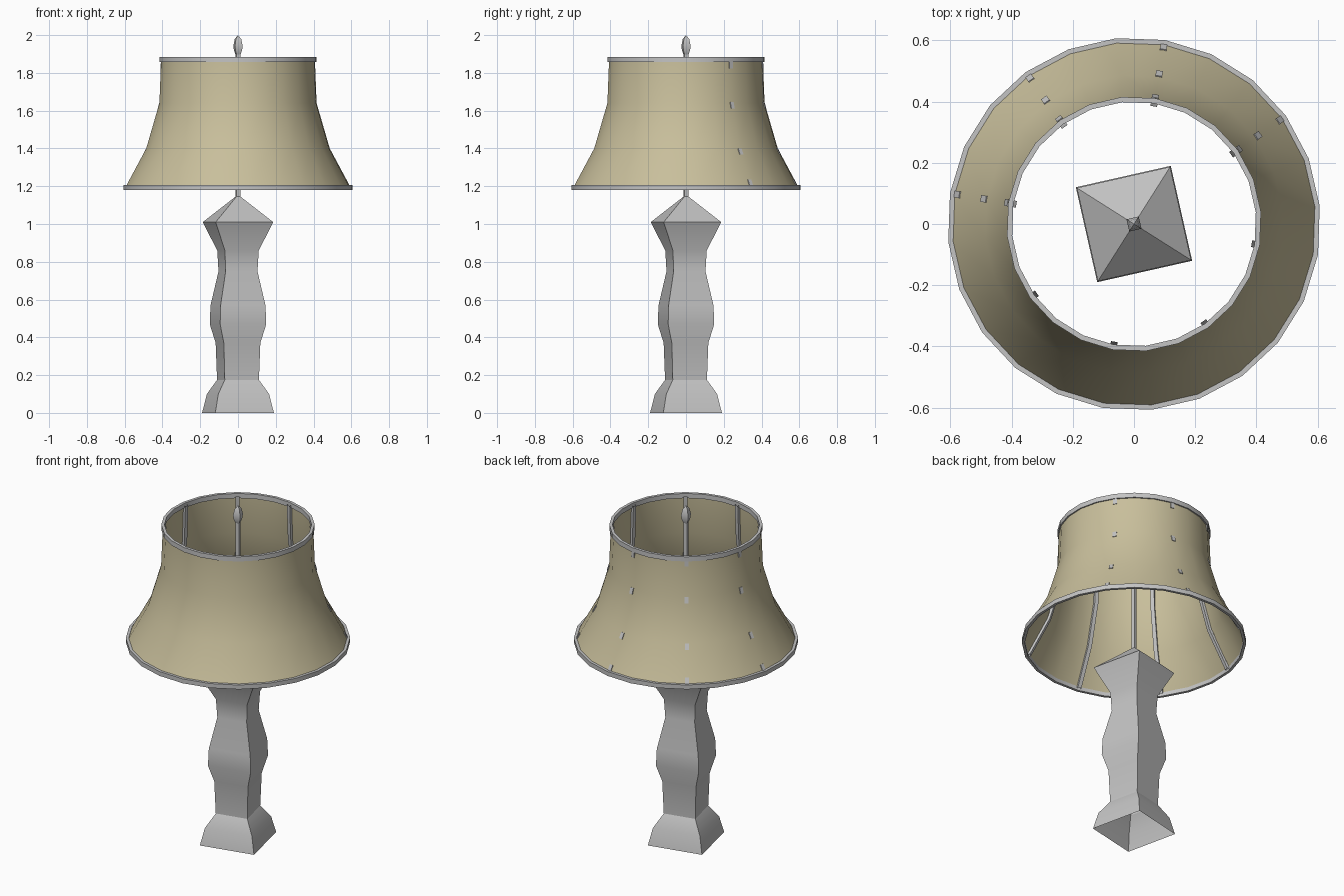
import bpy, bmesh, math
from mathutils import Vector

cube = bpy.data.objects.get("Cube")
if cube:
    bpy.data.objects.remove(cube, do_unlink=True)


def make_material(name, color):
    m = bpy.data.materials.new(name)
    m.use_nodes = True
    m.diffuse_color = (*color, 1)
    m.node_tree.nodes["Principled BSDF"].inputs["Base Color"].default_value = (*color, 1)
    return m


METAL = make_material("grey metal", (0.55, 0.55, 0.55))
FABRIC = make_material("khaki fabric", (0.58, 0.52, 0.33))


def finish(name, bm, material, angle=30):
    mesh = bpy.data.meshes.new(name)
    bm.to_mesh(mesh)
    bm.free()
    obj = bpy.data.objects.new(name, mesh)
    bpy.context.collection.objects.link(obj)
    mesh.materials.append(material)
    bpy.ops.object.select_all(action='DESELECT')
    obj.select_set(True)
    bpy.context.view_layer.objects.active = obj
    bpy.ops.object.shade_smooth_by_angle(angle=math.radians(angle))
    return obj


def lathe(name, profile, sides, start, material, closed=False):
    """Revolve (radius, z) points, listed bottom to top along the outside."""
    bm = bmesh.new()
    rings = []
    for r, z in profile:
        ring = []
        for i in range(sides):
            a = math.radians(start) + math.tau * i / sides
            ring.append(bm.verts.new((r * math.cos(a), r * math.sin(a), z)))
        rings.append(ring)
    pairs = list(zip(rings, rings[1:]))
    if closed:
        pairs.append((rings[-1], rings[0]))
    for low, high in pairs:
        for i in range(sides):
            j = (i + 1) % sides
            bm.faces.new((low[i], low[j], high[j], high[i]))
    bmesh.ops.remove_doubles(bm, verts=bm.verts, dist=0.00001)
    return finish(name, bm, material)


# Square baluster, open underneath, with a pyramid cap
SQUARE = 57.7
body = [(0.225, 0), (0.195, 0.1), (0.131, 0.175), (0.140, 0.37), (0.177, 0.47),
        (0.172, 0.57), (0.122, 0.75), (0.130, 0.86), (0.221, 1.01), (0, 1.155)]
lathe("base_body", body, 4, SQUARE, METAL)

# Centre rod and finial
lathe("centre_rod", [(0.015, 1.13), (0.015, 1.9)], 4, SQUARE, METAL)
finial = [(0, 1.88), (0.012, 1.89), (0.026, 1.92), (0.029, 1.945), (0.02, 1.98), (0, 2.0)]
lathe("finial", finial, 4, SQUARE, METAL)

# Flared shade with trim rings
SIDES, START = 24, 5.5
shade = [(0.601, 1.19), (0.488, 1.40), (0.418, 1.64), (0.409, 1.87)]
lathe("shade", shade, SIDES, START, FABRIC)


def trim(name, outer, inner, low, high):
    ring = [(inner, low), (outer, low), (outer, high), (inner, high)]
    lathe(name, ring, SIDES, START, METAL, closed=True)


trim("bottom_trim", 0.610, 0.594, 1.18, 1.206)
trim("top_trim", 0.417, 0.400, 1.857, 1.885)


# Ribs against the inside of the shade
def add_rib(bm, angle):
    a = math.radians(angle)
    out = Vector((math.cos(a), math.sin(a), 0))
    side = Vector((-math.sin(a), math.cos(a), 0)) * 0.011
    rows = []
    for r, z in shade:
        centre = out * (r - 0.004) + Vector((0, 0, z))
        back = centre - out * 0.015
        rows.append([bm.verts.new(p) for p in
                     (centre - side, centre + side, back + side, back - side)])
    for low, high in zip(rows, rows[1:]):
        for i in range(4):
            j = (i + 1) % 4
            bm.faces.new((low[i], low[j], high[j], high[i]))


bm = bmesh.new()
for k in range(8):
    add_rib(bm, 35.5 + 45 * k)
finish("shade_ribs", bm, METAL)


# Small rib tabs showing through the back of the fabric
def add_tab(bm, angle, t, segment):
    a = math.radians(angle)
    out = Vector((math.cos(a), math.sin(a), 0))
    side = Vector((-math.sin(a), math.cos(a), 0)) * 0.011
    (r0, z0), (r1, z1) = shade[segment], shade[segment + 1]
    low = out * r0 + Vector((0, 0, z0))
    high = out * r1 + Vector((0, 0, z1))
    along = (high - low).normalized() * 0.018
    lift = side.cross(along).normalized() * 0.003
    mid = low.lerp(high, t)
    corners = (-side - along, side - along, side + along, along - side)
    outer = [bm.verts.new(mid + c + lift) for c in corners]
    inner = [bm.verts.new(mid + c - lift) for c in corners]
    bm.faces.new(outer)
    for i in range(4):
        j = (i + 1) % 4
        bm.faces.new((inner[i], inner[j], outer[j], outer[i]))


bm = bmesh.new()
for angle in (35.5, 80.5, 125.5, 170.5):
    for t, segment in ((0.14, 0), (0.92, 0), (0.95, 1), (0.88, 2)):
        add_tab(bm, angle, t, segment)
finish("rib_tabs", bm, METAL)
